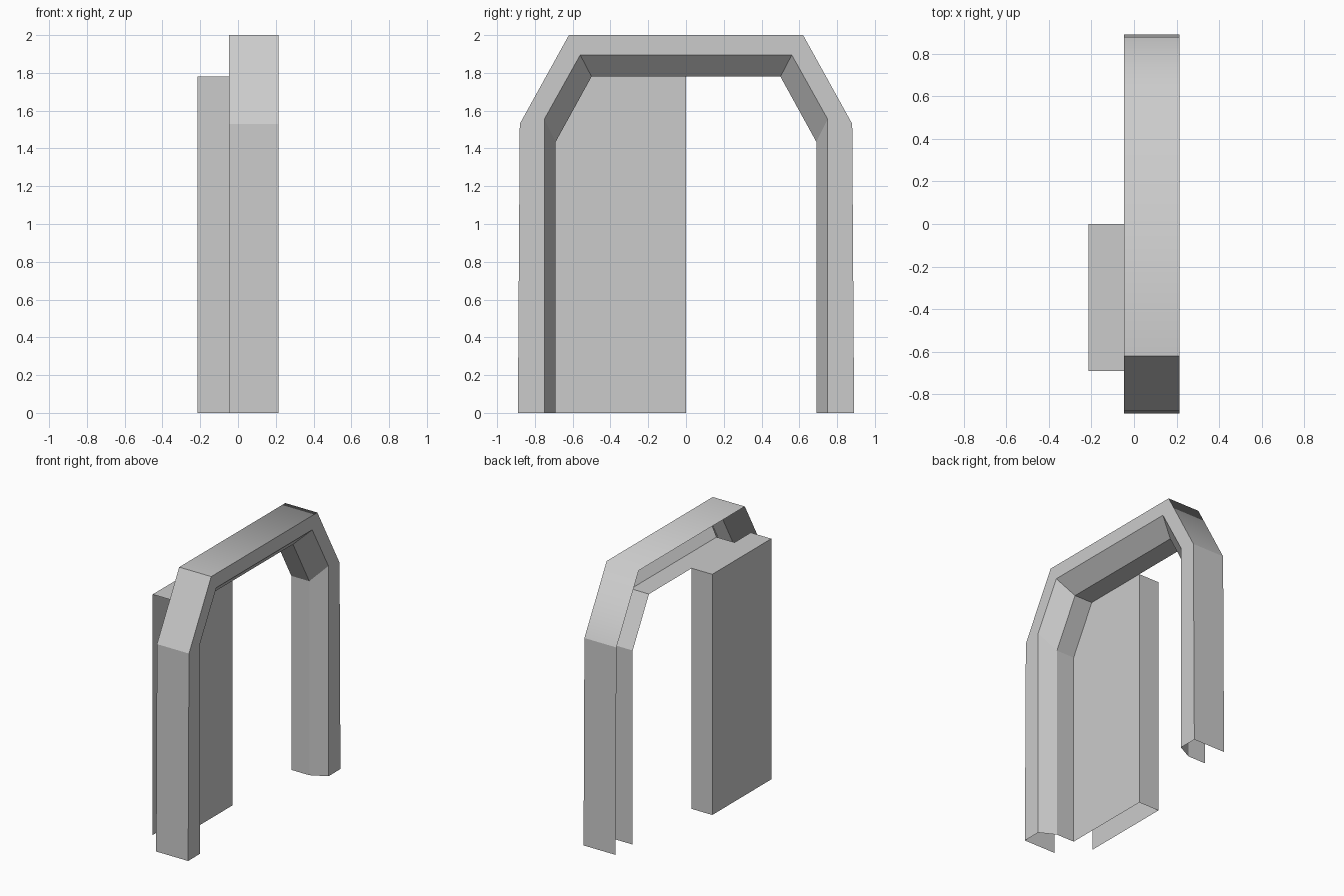
import bpy, bmesh
from mathutils import Vector

if "Cube" in bpy.data.objects:
    bpy.data.objects.remove(bpy.data.objects["Cube"])


def make_object(name, bm):
    mesh = bpy.data.meshes.new(name)
    bm.to_mesh(mesh)
    bm.free()
    obj = bpy.data.objects.new(name, mesh)
    bpy.context.collection.objects.link(obj)
    return obj


def arch_path(half):
    # Mirror half an arch outline (y, z) into a full left-to-right path
    return [(-y, z) for y, z in half] + half[::-1]


# Door frame: arch outlines joined from open back, round the front, to the inner lip
outer = arch_path([(0.89, 0), (0.88, 1.53), (0.62, 2.0)])
bevel = arch_path([(0.75, 0), (0.75, 1.555), (0.56, 1.895)])
inner = arch_path([(0.69, 0), (0.69, 1.435), (0.50, 1.78)])
rings = [(-0.047, outer), (0.215, outer), (0.215, bevel), (0.10, inner), (-0.047, inner)]

bm = bmesh.new()
rows = [[bm.verts.new((x, y, z)) for y, z in path] for x, path in rings]
for k, (a, b) in enumerate(zip(rows, rows[1:])):
    for j in range(len(a) - 1):
        face = bm.faces.new((a[j], b[j], b[j + 1], a[j + 1]))
        # the roof blends softly into one shoulder
        face.smooth = k == 0 and j in (2, 3)
make_object("door_frame", bm)

# Sliding door leaf: box open at the bottom and at its outer edge
lo, hi = Vector((-0.215, -0.69, 0)), Vector((-0.047, 0, 1.78))
bm = bmesh.new()
bmesh.ops.create_cube(bm, size=1)
bm.normal_update()
hidden = [f for f in bm.faces if f.normal.y < -0.5 or f.normal.z < -0.5]
bmesh.ops.delete(bm, geom=hidden, context='FACES')
bmesh.ops.scale(bm, vec=hi - lo, verts=bm.verts)
bmesh.ops.translate(bm, vec=(lo + hi) / 2, verts=bm.verts)
make_object("door_leaf", bm)
